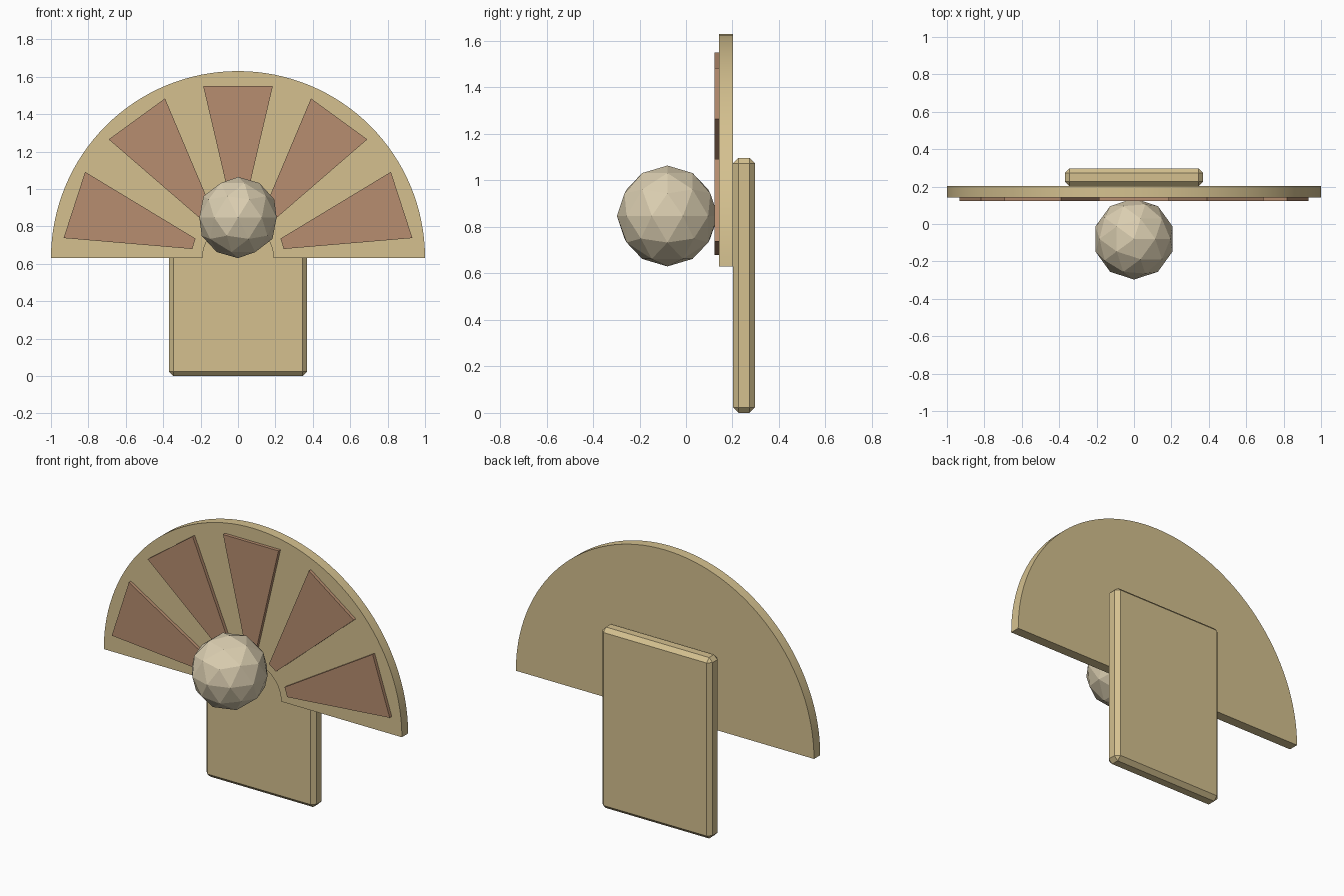
import bpy, bmesh
from math import pi, sin, cos
from mathutils import Matrix

cube = bpy.data.objects.get("Cube")
if cube:
    bpy.data.objects.remove(cube, do_unlink=True)


def make_material(name, color):
    mat = bpy.data.materials.new(name)
    mat.use_nodes = True
    mat.diffuse_color = (*color, 1)
    bsdf = next(n for n in mat.node_tree.nodes if n.type == 'BSDF_PRINCIPLED')
    bsdf.inputs["Base Color"].default_value = (*color, 1)
    return mat


sand = make_material("sand", (0.66, 0.53, 0.275))
clay = make_material("clay", (0.475, 0.27, 0.162))
ivory = make_material("ivory", (0.71, 0.62, 0.44))

HUB_Z = 0.63          # height of the fan's straight edge
FAN_FRONT, FAN_BACK = 0.142, 0.202


def prism(name, outline, y_front, y_back, mat):
    """Extrude an (x, z) outline from y_front to y_back."""
    bm = bmesh.new()
    face = bm.faces.new([bm.verts.new((x, y_front, z)) for x, z in outline])
    grown = bmesh.ops.extrude_face_region(bm, geom=[face])["geom"]
    moved = [v for v in grown if isinstance(v, bmesh.types.BMVert)]
    bmesh.ops.translate(bm, verts=moved, vec=(0, y_back - y_front, 0))
    bmesh.ops.recalc_face_normals(bm, faces=bm.faces)
    mesh = bpy.data.meshes.new(name)
    bm.to_mesh(mesh)
    bm.free()
    mesh.materials.append(mat)
    obj = bpy.data.objects.new(name, mesh)
    bpy.context.collection.objects.link(obj)
    return obj


def arc(radius, steps):
    return [(radius * cos(pi * i / steps), HUB_Z + radius * sin(pi * i / steps))
            for i in range(steps + 1)]


# Half-round fan with a small round notch at its hub
fan = prism("fan", arc(1.0, 64) + arc(0.19, 32)[::-1], FAN_FRONT, FAN_BACK, sand)
bpy.ops.object.select_all(action='DESELECT')
fan.select_set(True)
bpy.context.view_layer.objects.active = fan
bpy.ops.object.shade_smooth_by_angle(angle=pi / 6)

# Five tapered panels spread evenly over the fan
for i in range(5):
    a = pi * (i + 0.5) / 5
    corners = [(0.248, -0.029), (0.92, -0.186), (0.92, 0.186), (0.248, 0.029)]
    outline = [(r * cos(a) - t * sin(a), HUB_Z + r * sin(a) + t * cos(a))
               for r, t in corners]
    prism(f"fan_panel_{i + 1}", outline, 0.122, FAN_FRONT, clay)

# Chamfered upright plate behind the fan
plate = prism("back_plate", [(-0.37, 0), (0.37, 0), (0.37, 1.097), (-0.37, 1.097)],
              FAN_BACK, 0.297, sand)
bevel = plate.modifiers.new("chamfer", 'BEVEL')
bevel.width = 0.024
bevel.segments = 1

# Faceted ball in front of the hub
bpy.ops.mesh.primitive_ico_sphere_add(subdivisions=2, radius=0.217,
                                      location=(0, -0.08, 0.847))
ball = bpy.context.object
ball.name = "ball"
ball.data.materials.append(ivory)
